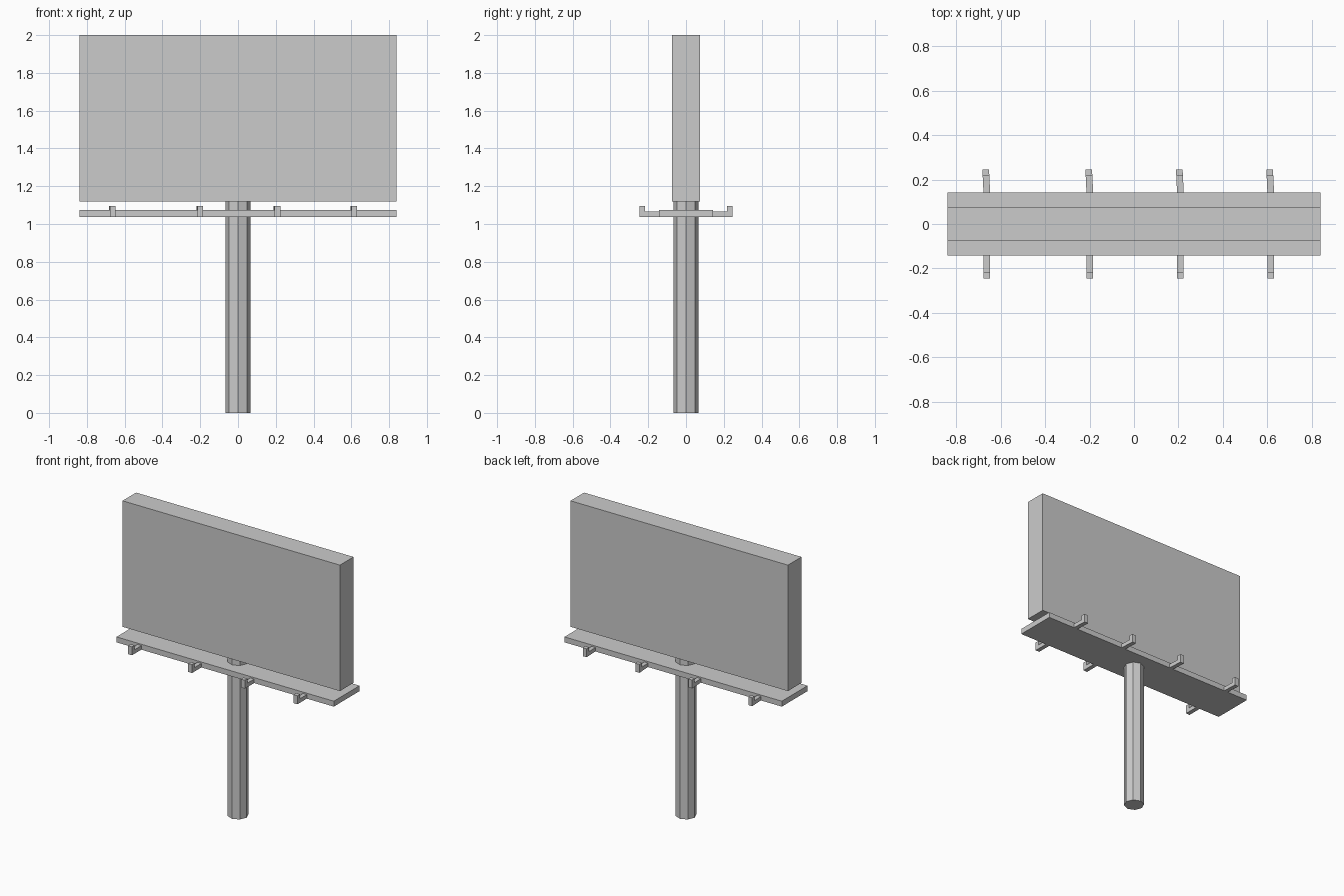
import bpy
import bmesh

if "Cube" in bpy.data.objects:
    bpy.data.objects.remove(bpy.data.objects["Cube"])


def add_box(name, size, z_bottom):
    bpy.ops.mesh.primitive_cube_add(size=1, location=(0, 0, z_bottom + size[2] / 2))
    ob = bpy.context.object
    ob.name = name
    ob.scale = size
    bpy.ops.object.transform_apply(location=True, rotation=False, scale=True)
    return ob


def add_bracket(name, x, side, lean=0.0):
    # L-shaped profile in (y, z), extruded across x; lean shifts the outer tip sideways
    profile = [(0.142, 1.037), (0.245, 1.037), (0.245, 1.096),
               (0.216, 1.096), (0.216, 1.065), (0.142, 1.065)]
    bm = bmesh.new()
    face = bm.faces.new([bm.verts.new((x - 0.015, side * y, z)) for y, z in profile])
    out = bmesh.ops.extrude_face_region(bm, geom=[face])
    moved = [v for v in out["geom"] if isinstance(v, bmesh.types.BMVert)]
    bmesh.ops.translate(bm, verts=moved, vec=(0.03, 0, 0))
    for v in bm.verts:
        v.co.x += lean * (abs(v.co.y) - 0.142) / 0.103
    bmesh.ops.recalc_face_normals(bm, faces=bm.faces)
    mesh = bpy.data.meshes.new(name)
    bm.to_mesh(mesh)
    bm.free()
    bpy.context.collection.objects.link(bpy.data.objects.new(name, mesh))


# Sign panel and walkway
add_box("sign_panel", (1.68, 0.15, 0.88), 1.12)
add_box("walkway", (1.68, 0.284, 0.038), 1.037)

# Octagonal pole
bpy.ops.mesh.primitive_cylinder_add(vertices=8, radius=0.066, depth=1.12,
                                    location=(0, 0, 0.56))
bpy.context.object.name = "pole"

# Lamp brackets along both walkway edges
for i, x in enumerate((-0.663, -0.199, 0.209, 0.616), 1):
    add_bracket(f"front_bracket_{i}", x, -1)
    add_bracket(f"back_bracket_{i}", x, 1, lean=-0.005)
